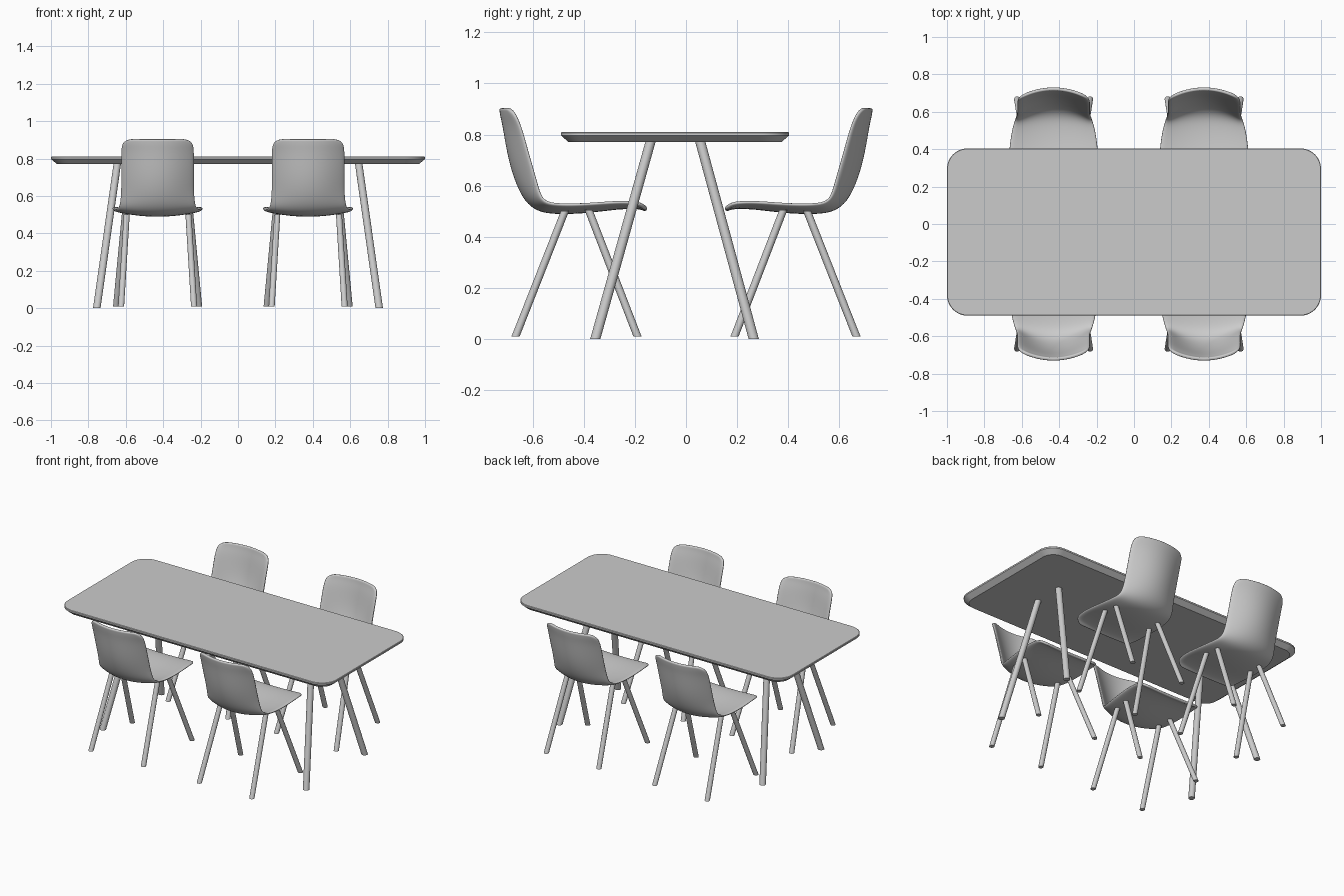
import bpy, bmesh, math
from mathutils import Matrix, Vector

if "Cube" in bpy.data.objects:
    bpy.data.objects.remove(bpy.data.objects["Cube"])


def make_object(name, bm, angle=35):
    bmesh.ops.recalc_face_normals(bm, faces=bm.faces) if angle else None
    mesh = bpy.data.meshes.new(name)
    bm.to_mesh(mesh)
    bm.free()
    ob = bpy.data.objects.new(name, mesh)
    bpy.context.collection.objects.link(ob)
    bpy.ops.object.select_all(action='DESELECT')
    ob.select_set(True)
    bpy.context.view_layer.objects.active = ob
    if angle:
        bpy.ops.object.shade_smooth_by_angle(angle=math.radians(angle))
    else:
        bpy.ops.object.shade_smooth()
    return ob


def loft(bm, rings):
    # closed rings joined by quads, capped at both ends
    loops = [[bm.verts.new(p) for p in ring] for ring in rings]
    for a, b in zip(loops, loops[1:]):
        n = len(a)
        for i in range(n):
            bm.faces.new((a[i], a[(i + 1) % n], b[(i + 1) % n], b[i]))
    bm.faces.new(loops[0][::-1])
    bm.faces.new(loops[-1])


def leg(name, bottom, top, radius, matrix=Matrix()):
    # slanted round leg with level ends
    bm = bmesh.new()
    circle = [Vector((math.cos(k * math.tau / 24), math.sin(k * math.tau / 24), 0)) * radius
              for k in range(24)]
    loft(bm, [[matrix @ (Vector(end) + c) for c in circle] for end in (bottom, top)])
    return make_object(name, bm)


def rounded_rect(hx, hy, radius, cy, z):
    pts = []
    for q, (sx, sy) in enumerate(((1, 1), (-1, 1), (-1, -1), (1, -1))):
        for k in range(13):
            a = (q + k / 12) * math.pi / 2
            pts.append((sx * (hx - radius) + radius * math.cos(a),
                        cy + sy * (hy - radius) + radius * math.sin(a), z))
    return pts


# Table top with undercut edge
CY = -0.043
bm = bmesh.new()
loft(bm, [rounded_rect(0.967, 0.416, 0.08, CY, 0.77),
          rounded_rect(1.0, 0.447, 0.11, CY, 0.797),
          rounded_rect(1.0, 0.447, 0.11, CY, 0.807),
          rounded_rect(0.997, 0.444, 0.107, CY, 0.81)])
make_object("table_top", bm, 20)

# Splayed table legs
for sx, side in ((-1, "left"), (1, "right")):
    leg(f"table_front_leg_{side}", (sx * 0.755, -0.355, 0), (sx * 0.645, -0.138, 0.775), 0.02)
    leg(f"table_back_leg_{side}", (sx * 0.755, 0.265, 0), (sx * 0.645, 0.055, 0.775), 0.02)

# Chair shell sections, seat front to back top: y, z, half width, edge shift y, edge shift z
SHELL = [(.160, .497, .190, 0, .003), (.170, .505, .225, .006, .012),
         (.200, .510, .238, 0, .015), (.270, .507, .245, 0, .020),
         (.360, .495, .243, 0, .025), (.450, .488, .235, 0, .028),
         (.530, .489, .222, -.01, .030), (.585, .500, .212, -.03, .030),
         (.632, .537, .205, -.055, .020), (.667, .608, .200, -.075, .010),
         (.690, .680, .200, -.080, 0), (.705, .750, .200, -.075, 0),
         (.718, .830, .200, -.065, 0), (.727, .870, .196, -.055, 0),
         (.730, .890, .183, -.045, 0), (.732, .902, .152, -.030, 0)]


def chair(label, x, turn):
    matrix = Matrix.Translation((x, 0, 0)) @ Matrix.Rotation(turn, 4, 'Z')
    # One-piece seat and back shell
    bm = bmesh.new()
    rows = []
    for y, z, w, dy, dz in SHELL:
        rows.append([bm.verts.new(matrix @ Vector((w * u, y + dy * u * u, z + dz * u * u)))
                     for u in [k / 5 - 1 for k in range(11)]])
    for a, b in zip(rows, rows[1:]):
        for i in range(10):
            bm.faces.new((a[i], a[i + 1], b[i + 1], b[i]))
    shell = make_object(f"{label}_shell", bm, None)
    solid = shell.modifiers.new("thickness", 'SOLIDIFY')
    solid.thickness = 0.018
    solid.offset = 1
    sub = shell.modifiers.new("smooth", 'SUBSURF')
    sub.levels = sub.render_levels = 2
    # Chair legs
    for sx, side in ((-1, "a"), (1, "b")):
        leg(f"{label}_front_leg_{side}", (sx * 0.222, 0.19, 0.01), (sx * 0.175, 0.381, 0.505), 0.016, matrix)
        leg(f"{label}_rear_leg_{side}", (sx * 0.195, 0.667, 0.01), (sx * 0.165, 0.474, 0.5), 0.016, matrix)


for x, side in ((-0.43, "left"), (0.375, "right")):
    chair(f"back_{side}_chair", x, 0)
    chair(f"front_{side}_chair", x, math.pi)
